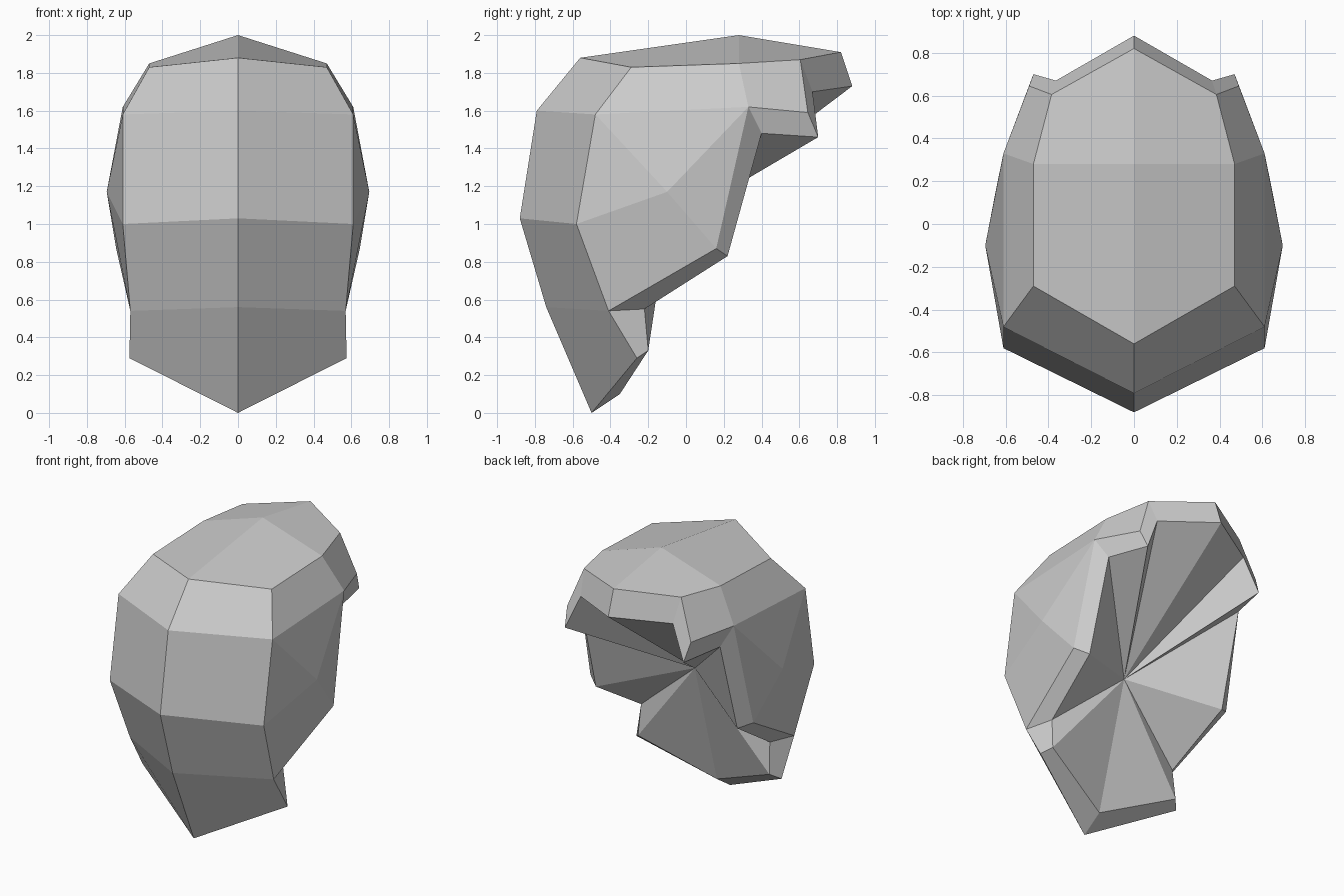
import bpy
import bmesh

# Remove the default object
default = bpy.data.objects.get("Cube")
if default:
    bpy.data.objects.remove(default, do_unlink=True)

# Plain grey material
grey = bpy.data.materials.new("plain_grey")
grey.use_nodes = True
colour = (0.6, 0.6, 0.6, 1)
grey.diffuse_color = colour
grey.node_tree.nodes["Principled BSDF"].inputs["Base Color"].default_value = colour

bm = bmesh.new()


def point(x, y, z):
    return bm.verts.new((x, y, z))


def face(*corners):
    return bm.faces.new(corners)


# Profile along the middle, from the lower rim over the crown to the peak tip
middle = [point(0, y, z) for y, z in (
    (-.35, .10), (-.50, 0), (-.74, .56), (-.88, 1.03), (-.79, 1.60),
    (-.56, 1.88), (.28, 2), (.82, 1.91), (.88, 1.73))]

# Matching profile along the side
side = [point(*p) for p in (
    (.52, -.20, .33), (.575, -.26, .29), (.57, -.41, .54), (.61, -.58, 1),
    (.61, -.48, 1.58), (.47, -.29, 1.83), (.47, .28, 1.85),
    (.385, .605, 1.87), (.365, .67, 1.70))]
nape_rim, nape_corner, waist, cheek, temple, brow, crown, peak, peak_rim = side

# Strip of quads between the two profiles
for i in range(len(middle) - 1):
    face(middle[i], middle[i + 1], side[i + 1], side[i])

# Side panel around a bulging point
bulge = point(.695, -.10, 1.17)
ear = point(.61, .33, 1.62)
jaw = point(.645, .16, .87)
tuft = point(.49, .645, 1.59)
face(temple, brow, crown, ear)
face(temple, ear, bulge)
face(cheek, temple, bulge)
face(bulge, ear, jaw)
face(waist, cheek, bulge, jaw)
face(crown, peak, tuft, ear)

# Narrow rim that turns inward
waist_rim = point(.51, -.22, .55)
jaw_rim = point(.56, .22, .83)
ear_rim = point(.55, .40, 1.48)
tuft_rim = point(.47, .70, 1.46)
face(nape_corner, waist, waist_rim, nape_rim)
face(waist, jaw, jaw_rim, waist_rim)
face(jaw, ear, ear_rim, jaw_rim)
face(ear, tuft, tuft_rim, ear_rim)
face(tuft, peak, peak_rim, tuft_rim)

# Hollow: a fan from the rim to one deep point
deep = point(0, -.10, .99)
rim = [middle[0], nape_rim, waist_rim, jaw_rim, ear_rim, tuft_rim, peak_rim, middle[-1]]
for a, b in zip(rim, rim[1:]):
    face(a, b, deep)

bmesh.ops.recalc_face_normals(bm, faces=bm.faces[:])
mesh = bpy.data.meshes.new("hair_shell")
bm.to_mesh(mesh)
bm.free()
mesh.materials.append(grey)

# Mirror the half to the other side
shell = bpy.data.objects.new("hair_shell", mesh)
bpy.context.collection.objects.link(shell)
mirror = shell.modifiers.new("mirror", "MIRROR")
mirror.use_clip = True
